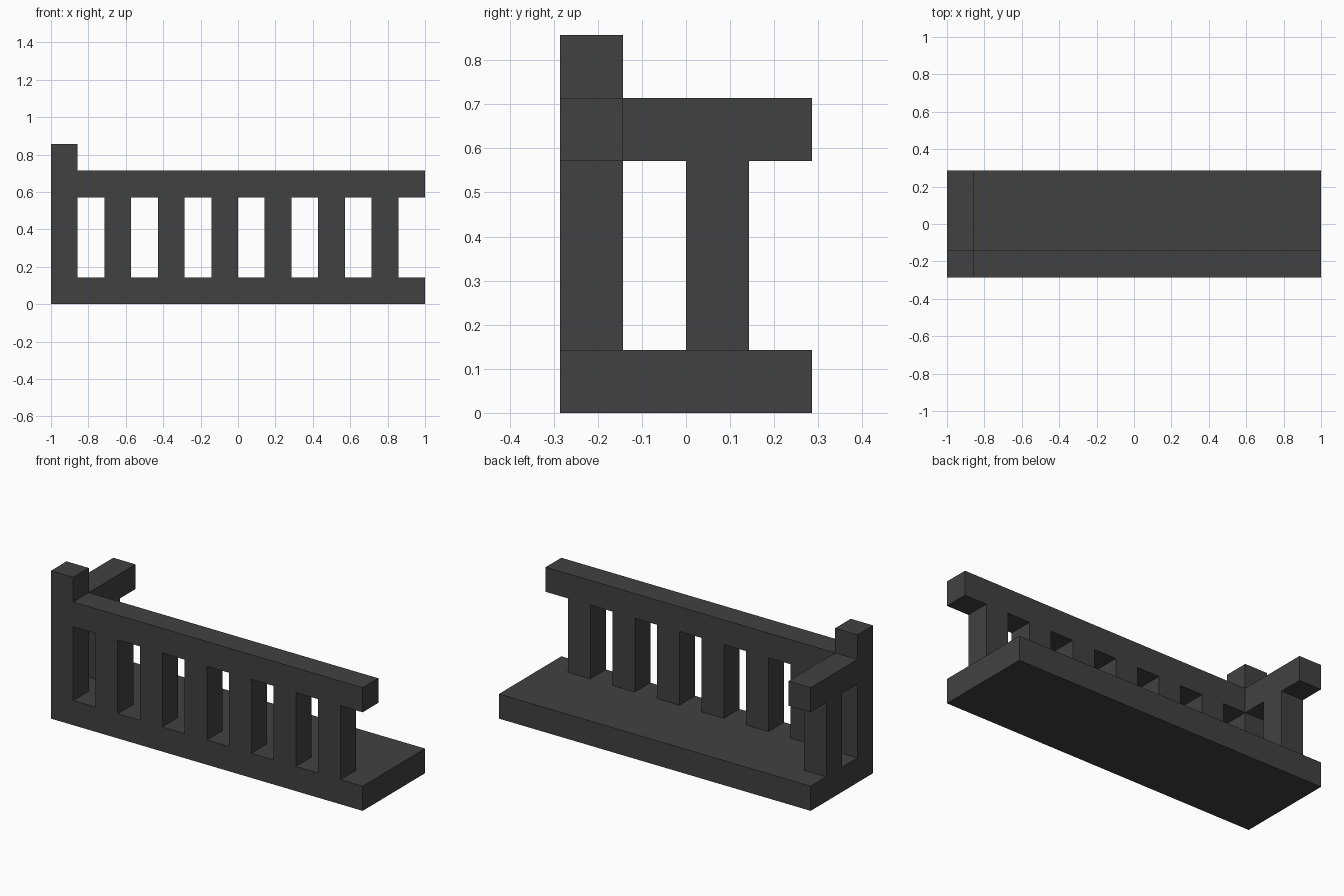
import bpy, bmesh
from mathutils import Vector

if "Cube" in bpy.data.objects:
    bpy.data.objects.remove(bpy.data.objects["Cube"])

U = 1 / 7  # block module: the model is 14 x 4 x 6 modules

mat = bpy.data.materials.new("dark_grey")
mat.diffuse_color = (0.053, 0.053, 0.053, 1)
mat.use_nodes = True
mat.node_tree.nodes["Principled BSDF"].inputs["Base Color"].default_value = mat.diffuse_color


def block(x0, x1, y0, y1, z0, z1):
    return {(x, y, z) for x in range(x0, x1) for y in range(y0, y1) for z in range(z0, z1)}


parts = {
    "base_slab": block(-7, 7, -2, 2, 0, 1),
    "corner_post": block(-7, -6, -2, -1, 1, 6),
    "front_rail": block(-6, 7, -2, -1, 4, 5),
    "side_rail": block(-7, -6, -1, 2, 4, 5),
    "side_post": block(-7, -6, 0, 1, 1, 4),
}
# evenly spaced posts below the front rail
for i, x in enumerate(range(-5, 6, 2)):
    parts[f"front_post_{i + 1}"] = block(x, x + 1, -2, -1, 1, 4)

solid = set().union(*parts.values())


def build(name, cells):
    # keep only outside faces so that touching parts join without hidden walls
    bm = bmesh.new()
    for c in cells:
        for axis in range(3):
            for side in (0, 1):
                n = list(c)
                n[axis] += 1 if side else -1
                if tuple(n) in solid:
                    continue
                a, b = (axis + 1) % 3, (axis + 2) % 3
                ring = []
                for da, db in ((0, 0), (1, 0), (1, 1), (0, 1)):
                    p = Vector(c)
                    p[axis] += side
                    p[a] += da
                    p[b] += db
                    ring.append(bm.verts.new(p * U))
                bm.faces.new(ring if side else ring[::-1])
    bmesh.ops.remove_doubles(bm, verts=bm.verts[:], dist=1e-4)
    me = bpy.data.meshes.new(name)
    bm.to_mesh(me)
    bm.free()
    me.materials.append(mat)
    bpy.context.collection.objects.link(bpy.data.objects.new(name, me))


for name, cells in parts.items():
    build(name, cells)
